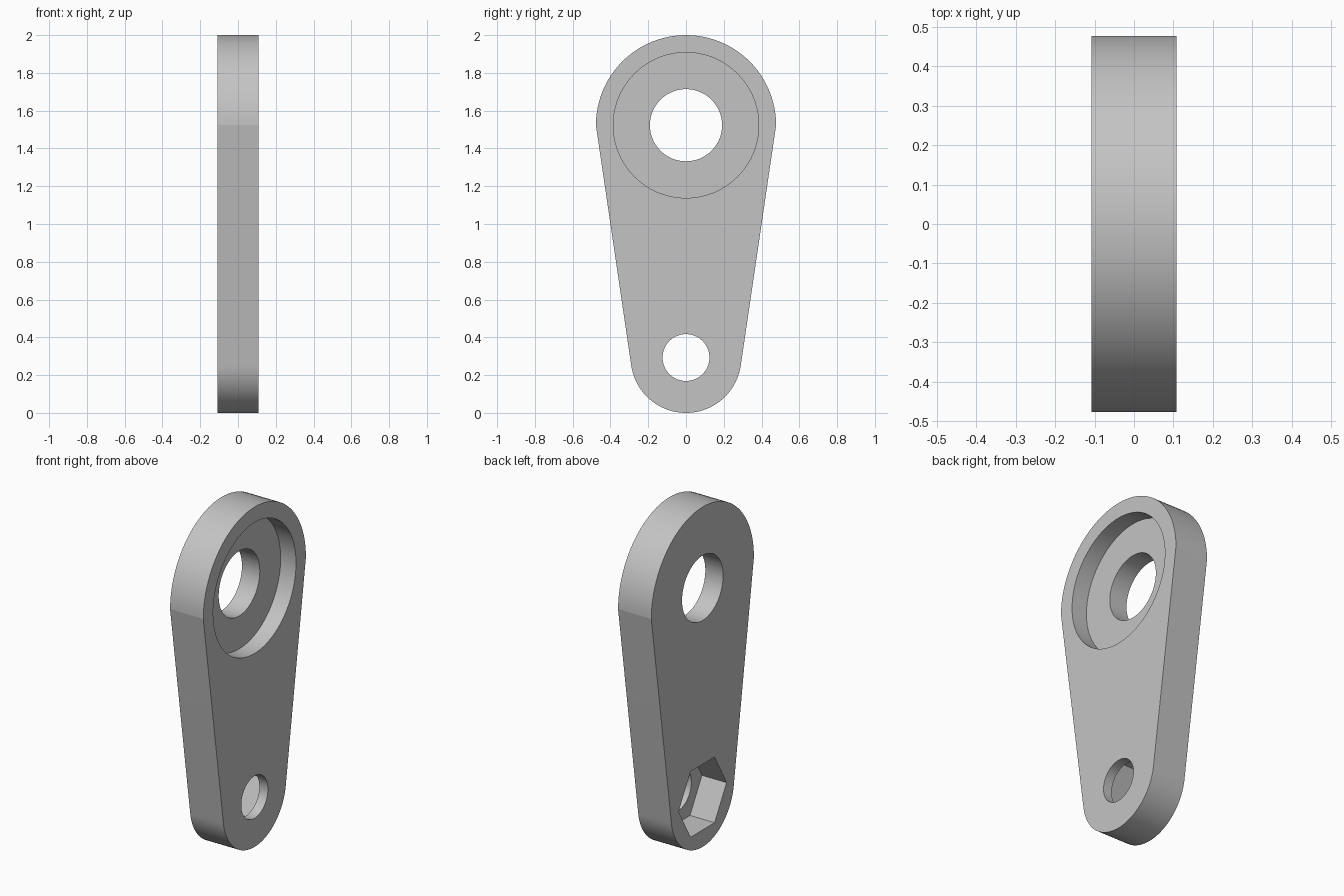
import bpy, bmesh, math
from mathutils import Matrix

if "Cube" in bpy.data.objects:
    bpy.data.objects.remove(bpy.data.objects["Cube"], do_unlink=True)

HALF = 0.108                 # half thickness along x
BIG_R, BIG_Z = 0.477, 1.523  # upper round end
SMALL_R = SMALL_Z = 0.293    # lower round end
SEGS = 96

grey = bpy.data.materials.new("plain grey")
grey.use_nodes = True
colour = (0.55, 0.55, 0.55, 1)
grey.diffuse_color = colour
grey.node_tree.nodes["Principled BSDF"].inputs["Base Color"].default_value = colour


def make_object(name, bm):
    bmesh.ops.recalc_face_normals(bm, faces=bm.faces)
    mesh = bpy.data.meshes.new(name)
    bm.to_mesh(mesh)
    bm.free()
    mesh.materials.append(grey)
    obj = bpy.data.objects.new(name, mesh)
    bpy.context.collection.objects.link(obj)
    return obj


def arc(radius, z, start, end, steps):
    angles = [start + (end - start) * i / steps for i in range(steps + 1)]
    return [(radius * math.cos(a), z + radius * math.sin(a)) for a in angles]


def cut(target, radius, z, x0, x1, sides=SEGS):
    """Cut a round or polygonal pocket along x."""
    bm = bmesh.new()
    turn = Matrix.Translation(((x0 + x1) / 2, 0, z)) @ Matrix.Rotation(math.pi / 2, 4, "Y")
    # The extra turn puts a corner on the y axis
    turn = turn @ Matrix.Rotation(math.pi / 2, 4, "Z")
    bmesh.ops.create_cone(bm, cap_ends=True, segments=sides, radius1=radius,
                          radius2=radius, depth=x1 - x0, matrix=turn)
    # Rotate so the first corner lies along y whatever the primitive's start
    first = max(bm.verts, key=lambda v: v.co.y)
    offset = math.atan2(first.co.z - z, first.co.y)
    bmesh.ops.rotate(bm, verts=bm.verts, cent=(0, 0, z),
                     matrix=Matrix.Rotation(-offset, 3, "X"))
    cutter = make_object("cutter", bm)
    cutter.hide_render = True
    mod = target.modifiers.new("pocket", "BOOLEAN")
    mod.operation, mod.solver, mod.object = "DIFFERENCE", "EXACT", cutter
    bpy.context.view_layer.objects.active = target
    bpy.ops.object.modifier_apply(modifier=mod.name)
    bpy.data.objects.remove(cutter, do_unlink=True)


# Tapered arm: half circle on top, straight sides tangent to the lower end
rise = BIG_Z - SMALL_Z
tangent = math.atan2(rise, BIG_R) - math.acos(SMALL_R / math.hypot(BIG_R, rise))
outline = arc(BIG_R, BIG_Z, 0, math.pi, SEGS // 2)
outline += arc(SMALL_R, SMALL_Z, math.pi - tangent, 2 * math.pi + tangent, SEGS // 2)
bm = bmesh.new()
face = bm.faces.new([bm.verts.new((-HALF, y, z)) for y, z in outline])
ext = bmesh.ops.extrude_face_region(bm, geom=[face])
bmesh.ops.translate(bm, vec=(2 * HALF, 0, 0),
                    verts=[v for v in ext["geom"] if isinstance(v, bmesh.types.BMVert)])
arm = make_object("link_arm", bm)

# Upper through hole and round recess
cut(arm, 0.191, BIG_Z, -0.3, 0.3)
cut(arm, 0.385, BIG_Z, HALF - 0.1, 0.3)
# Lower bolt hole and hexagonal nut pocket on the other face
cut(arm, 0.124, SMALL_Z, -0.3, 0.3)
cut(arm, 0.223, SMALL_Z, -0.3, -HALF + 0.16, sides=6)

bpy.ops.object.select_all(action="DESELECT")
arm.select_set(True)
bpy.context.view_layer.objects.active = arm
bpy.ops.object.shade_smooth_by_angle(angle=math.radians(7))
